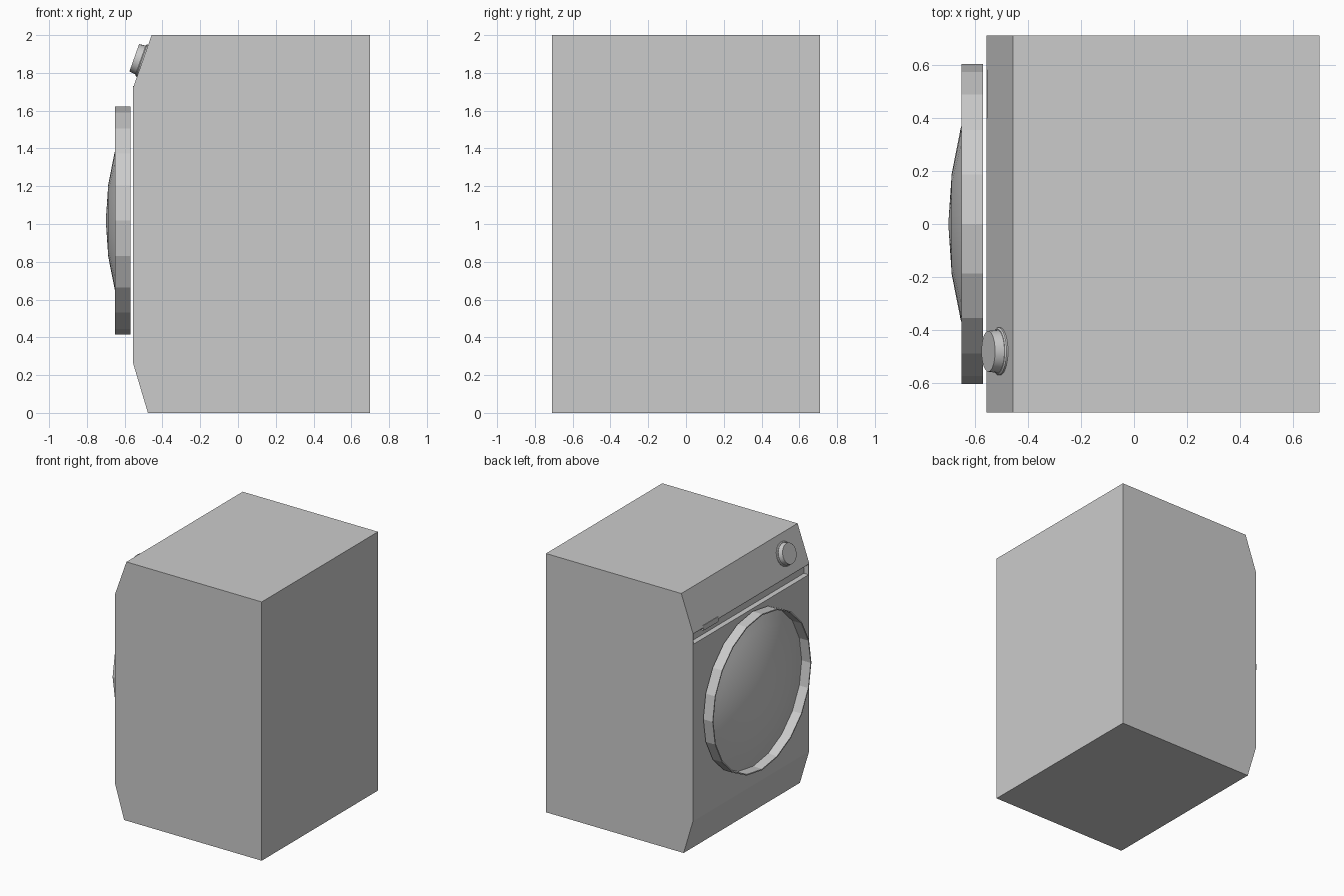
import bpy, bmesh
from math import cos, sin, tau, atan2, pi
from mathutils import Matrix, Vector

if "Cube" in bpy.data.objects:
    bpy.data.objects.remove(bpy.data.objects["Cube"])


def finish(name, bm):
    bmesh.ops.recalc_face_normals(bm, faces=bm.faces[:])
    mesh = bpy.data.meshes.new(name)
    bm.to_mesh(mesh)
    bm.free()
    ob = bpy.data.objects.new(name, mesh)
    bpy.context.collection.objects.link(ob)
    return ob


def extrude_y(name, profile, y0, y1):
    """Prism with an x-z outline, running from y0 to y1."""
    bm = bmesh.new()
    f = bm.faces.new([bm.verts.new((x, y0, z)) for x, z in profile])
    ext = bmesh.ops.extrude_face_region(bm, geom=[f])["geom"]
    verts = [v for v in ext if isinstance(v, bmesh.types.BMVert)]
    bmesh.ops.translate(bm, verts=verts, vec=(0, y1 - y0, 0))
    return finish(name, bm)


def box(name, x0, x1, y0, y1, z0, z1):
    return extrude_y(name, [(x0, z0), (x1, z0), (x1, z1), (x0, z1)], y0, y1)


def lathe(name, profile, sides, matrix, smooth_from=None, close=False):
    """Revolve (radius, height) points round local z; strips from smooth_from on are smooth."""
    bm = bmesh.new()
    rings = []
    for r, h in profile:
        n = sides if r > 0 else 1
        rings.append([bm.verts.new((r * cos(tau * i / sides), r * sin(tau * i / sides), h))
                      for i in range(n)])
    for k, (a, b) in enumerate(zip(rings, rings[1:])):
        for i in range(sides):
            j = (i + 1) % sides
            quad = [a[i], a[j], b[j], b[i]] if len(b) > 1 else [a[i], a[j], b[0]]
            f = bm.faces.new(quad)
            f.smooth = smooth_from is not None and k >= smooth_from
    if close:
        bm.faces.new(rings[0])
        bm.faces.new(rings[-1])
    bm.transform(matrix)
    return finish(name, bm)


# Cabinet with chamfered front, and the shallow slot under the control panel
body = extrude_y("cabinet", [(0.70, 0), (0.70, 2), (-0.457, 2), (-0.556, 1.72),
                             (-0.556, 0.265), (-0.477, 0)], -0.71, 0.71)
cutter = box("slot_cutter", -0.62, -0.515, -0.703, 0.703, 1.632, 1.712)
cutter.hide_render = True
mod = body.modifiers.new("slot", "BOOLEAN")
mod.operation, mod.object, mod.solver = "DIFFERENCE", cutter, "EXACT"
bpy.context.view_layer.objects.active = body
bpy.ops.object.modifier_apply(modifier=mod.name)
bpy.data.objects.remove(cutter)

# Small drawer pull hanging in the slot
box("drawer_pull", -0.556, -0.52, 0.40, 0.58, 1.69, 1.73)

# Door: faceted rim with a smooth bulging window
to_front = Matrix.Translation((0, 0, 1.018)) @ Matrix.Rotation(-pi / 2, 4, "Y")
R = 0.603
dome = [(r, 0.70 - 0.13 * (r / R) ** 2) for r in (0.592, 0.48, 0.36, 0.19, 0)]
lathe("door", [(R, 0.57), (R, 0.65), (0.594, 0.65)] + dome, 20, to_front, 3)

# Dial on the sloping panel
normal = Vector((-0.28, 0, 0.099)).normalized()
dial_at = (Matrix.Translation((-0.505, -0.48, 1.864))
           @ Matrix.Rotation(atan2(normal.x, normal.z), 4, "Y"))
dial = lathe("dial", [(0.09, -0.01), (0.09, 0.006), (0.084, 0.011), (0.081, 0.011),
                      (0.077, 0.047)], 28, dial_at, close=True)
bpy.ops.object.select_all(action="DESELECT")
dial.select_set(True)
bpy.context.view_layer.objects.active = dial
bpy.ops.object.shade_smooth_by_angle(angle=0.5)
